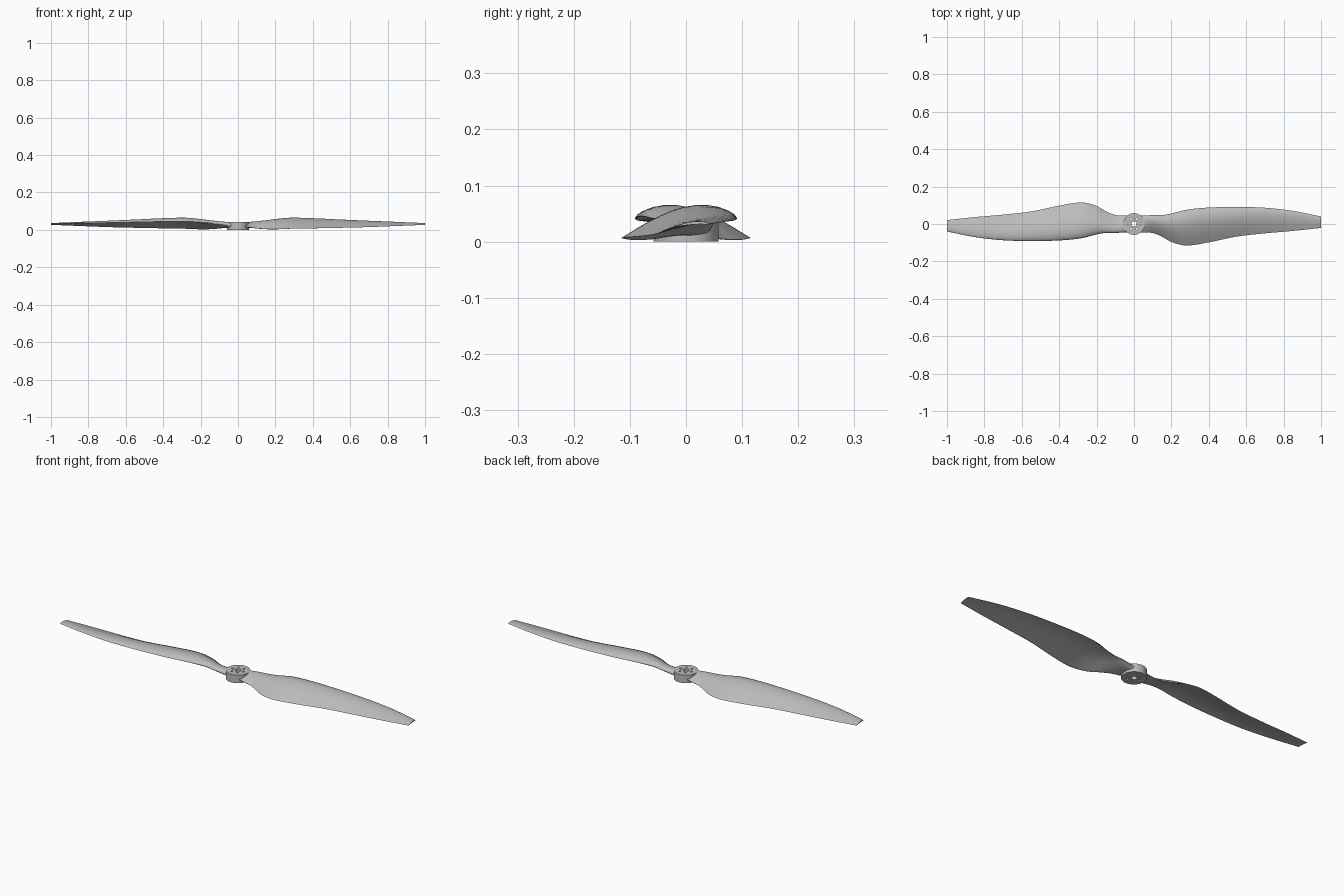
import bpy, bmesh, math
from mathutils import Vector

cube = bpy.data.objects.get("Cube")
if cube:
    bpy.data.objects.remove(cube)

grey = bpy.data.materials.new("light_grey")
grey.use_nodes = True
grey.diffuse_color = (0.5, 0.5, 0.5, 1)
grey.node_tree.nodes["Principled BSDF"].inputs["Base Color"].default_value = (0.5, 0.5, 0.5, 1)


def make_object(name, bm):
    bmesh.ops.recalc_face_normals(bm, faces=bm.faces)
    mesh = bpy.data.meshes.new(name)
    bm.to_mesh(mesh)
    bm.free()
    mesh.materials.append(grey)
    obj = bpy.data.objects.new(name, mesh)
    bpy.context.collection.objects.link(obj)
    return obj


def smooth(obj, angle=35):
    bpy.ops.object.select_all(action='DESELECT')
    obj.select_set(True)
    bpy.context.view_layer.objects.active = obj
    bpy.ops.object.shade_smooth_by_angle(angle=math.radians(angle))


# Blade stations: x, leading edge y and z, trailing edge y and z, camber, thickness
STATIONS = [
    (.035, .044, .026, -.044, .018, .002, .03),
    (.1, .048, .034, -.048, .008, .006, .026),
    (.15, .048, .037, -.068, .004, .012, .024),
    (.2, .056, .04, -.096, .003, .018, .022),
    (.28, .076, .045, -.115, .006, .022, .02),
    (.4, .088, .044, -.098, .008, .021, .017),
    (.55, .091, .041, -.067, .011, .017, .013),
    (.7, .087, .038, -.05, .015, .012, .011),
    (.85, .07, .036, -.037, .021, .007, .008),
    (1, .04, .031, -.021, .027, .004, .005),
]


def blend_stations(steps):
    """Smooth spline through the stations, with slopes taken along x."""
    pts = [Vector(s) for s in STATIONS]
    last = len(pts) - 1

    def slope(i):
        a, b = pts[max(i - 1, 0)], pts[min(i + 1, last)]
        return (b - a) / (b[0] - a[0])

    for i in range(last):
        p, q = pts[i], pts[i + 1]
        span = q[0] - p[0]
        for k in range(steps):
            t = k / steps
            h = t * t * (3 - 2 * t)
            yield (p * (1 - h) + q * h
                   + slope(i) * span * t * (1 - t) ** 2
                   - slope(i + 1) * span * t * t * (1 - t))
    yield pts[last]


def airfoil(station, count=14):
    """Closed cambered section, running over the top and back underneath."""
    x, ly, lz, ty, tz, camber, thick = station
    lead, trail = Vector((x, ly, lz)), Vector((x, ty, tz))
    chord = trail - lead
    up = Vector((0, chord.z, -chord.y)).normalized()
    ring = []
    for k in range(2 * count):
        t = (1 - math.cos(math.pi * k / count)) / 2
        side = 1 if k <= count else -1
        arch = camber * math.sin(math.pi * t ** 0.7)
        half = thick * 1.3 * math.sqrt(t) * (1 - t) + thick * 0.03
        ring.append(lead + chord * t + up * (arch + side * half))
    return ring


# Blades: one lofted twisted blade, repeated half a turn round
bm = bmesh.new()
rings = [[bm.verts.new(p) for p in airfoil(s)] for s in blend_stations(6)]
for a, b in zip(rings, rings[1:]):
    for i in range(len(a)):
        j = (i + 1) % len(a)
        bm.faces.new((a[i], a[j], b[j], b[i]))
bm.faces.new(rings[0])
bm.faces.new(rings[-1])
left_blade = make_object("left_blade", bm)
smooth(left_blade)
right_blade = bpy.data.objects.new("right_blade", left_blade.data)
right_blade.rotation_euler.z = math.pi
bpy.context.collection.objects.link(right_blade)


# Hub: a disc with a shaft hole and a ring of bolt holes
def add_disc(bm, radius, x, y, bottom, top, sides):
    made = bmesh.ops.create_cone(bm, cap_ends=True, segments=sides, radius1=radius,
                                 radius2=radius, depth=top - bottom)
    bmesh.ops.translate(bm, verts=made["verts"], vec=(x, y, (top + bottom) / 2))


bm = bmesh.new()
add_disc(bm, 0.058, 0, 0, 0, 0.042, 64)
hub = make_object("hub", bm)

bm = bmesh.new()
add_disc(bm, 0.014, 0, 0, -0.1, 0.1, 32)
for k in range(6):
    a = math.tau * k / 6
    add_disc(bm, 0.005, 0.031 * math.cos(a), 0.031 * math.sin(a), -0.1, 0.1, 16)
cutter = make_object("hole_cutter", bm)
cutter.hide_render = True

cut = hub.modifiers.new("holes", 'BOOLEAN')
cut.operation = 'DIFFERENCE'
cut.solver = 'EXACT'
cut.object = cutter
bpy.context.view_layer.objects.active = hub
bpy.ops.object.modifier_apply(modifier=cut.name)
bpy.data.objects.remove(cutter)
smooth(hub)
